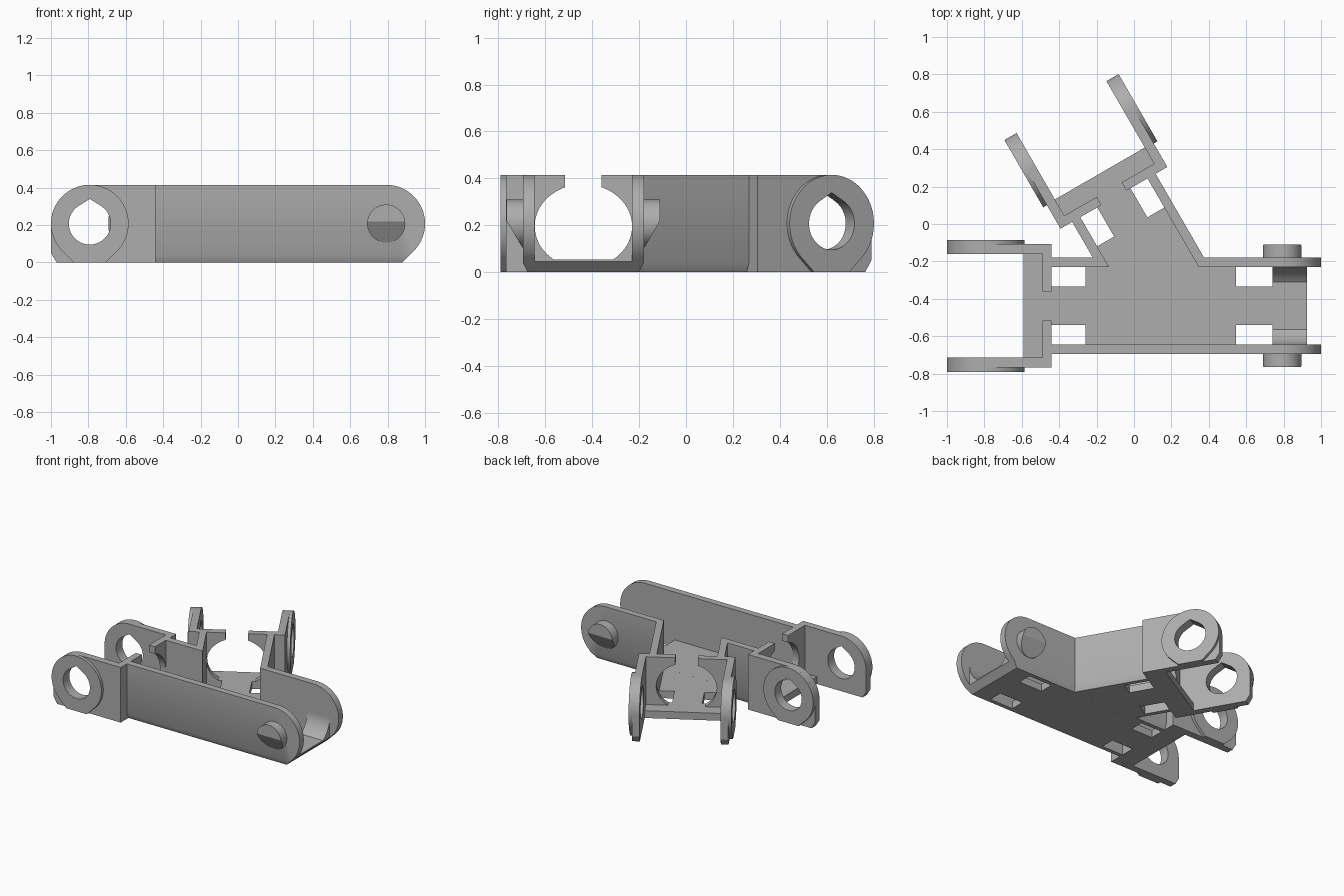
import bpy, bmesh
from math import sin, cos, radians, pi
from mathutils import Matrix, Vector

cube = bpy.data.objects.get("Cube")
if cube:
    bpy.data.objects.remove(cube, do_unlink=True)

grey = bpy.data.materials.new("plain_grey")
grey.use_nodes = True
COLOUR = (0.42, 0.42, 0.42, 1)
grey.diffuse_color = COLOUR
grey.node_tree.nodes["Principled BSDF"].inputs["Base Color"].default_value = COLOUR

H = 0.415            # overall height
R = H / 2            # hinge end radius, also hinge height
PIN_X = 1 - R        # hinge position along the link
FLOOR = 0.055
IN, OUT = 0.2075, 0.2575        # inner and outer side of the walls
EAR_IN, EAR_OUT, RING = 0.2775, 0.33, 0.3525
MAIN = Matrix.Translation((0, -0.4375, 0))
BRANCH = Matrix.Translation((0.1125, -0.241, 0)) @ Matrix.Rotation(radians(-60), 4, "Z")


def arc(cx, cz, rx, rz, a0, a1, n=32):
    return [(cx + rx * cos(radians(a0 + (a1 - a0) * i / n)),
             cz + rz * sin(radians(a0 + (a1 - a0) * i / n))) for i in range(n + 1)]


def prism(name, outline, axis, a, b, place=MAIN, hole=None, cuts=()):
    """Extrude a flat outline from a to b along an axis; trim by (point, normal) planes."""
    bm = bmesh.new()
    order = {"X": lambda p: (a, p[0], p[1]),
             "Y": lambda p: (p[0], a, p[1]),
             "Z": lambda p: (p[0], p[1], a)}[axis]
    edges = []
    for loop in (outline, hole or []):
        vs = [bm.verts.new(order(p)) for p in loop]
        edges += [bm.edges.new((vs[i - 1], vs[i])) for i in range(len(vs))]
    bmesh.ops.triangle_fill(bm, use_beauty=True, edges=edges)
    ext = bmesh.ops.extrude_face_region(bm, geom=bm.faces[:], use_keep_orig=True)
    step = Vector([(b - a) * (axis == k) for k in "XYZ"])
    bmesh.ops.translate(bm, vec=step, verts=[v for v in ext["geom"] if isinstance(v, bmesh.types.BMVert)])
    for point, normal in cuts:
        res = bmesh.ops.bisect_plane(bm, geom=bm.verts[:] + bm.edges[:] + bm.faces[:],
                                     plane_co=point, plane_no=normal, clear_outer=True)
        rim = [e for e in res["geom_cut"] if isinstance(e, bmesh.types.BMEdge)]
        bmesh.ops.holes_fill(bm, edges=rim, sides=0)
    bmesh.ops.recalc_face_normals(bm, faces=bm.faces[:])
    bm.transform(place)
    mesh = bpy.data.meshes.new(name)
    bm.to_mesh(mesh)
    bm.free()
    mesh.materials.append(grey)
    mesh.polygons.foreach_set("use_smooth", [True] * len(mesh.polygons))
    mesh.set_sharp_from_angle(angle=radians(30))
    obj = bpy.data.objects.new(name, mesh)
    bpy.context.collection.objects.link(obj)
    return obj


def rect(x0, x1, y0, y1):
    return [(x0, y0), (x1, y0), (x1, y1), (x0, y1)]


def wall_chamfer(s):
    return ((0, s * OUT, 0.04), (0, s * 2, -1))


def female_end(label, place):
    """Open end: ears with eyelets, a slotted cross plate and a floor tab."""
    eye = arc(-PIN_X, R, 0.112, 0.112, 122, 418) + [(-PIN_X, R + 0.132)]
    ear = arc(-PIN_X, R, R, R, 90, 180) + [(-1, 0.05), (-0.97, 0), (-0.44, 0), (-0.44, H)]
    toe = R * (2 ** 0.5 - 1)
    ring = arc(-PIN_X, R, R, R, -45, 225, 64) + [(-PIN_X - toe, 0), (-PIN_X + toe, 0)]
    for s, side in ((1, "back"), (-1, "front")):
        name = label + "_" + side
        prism(name + "_ear", ear, "Y", s * EAR_IN, s * EAR_OUT, place, eye)
        prism(name + "_eyelet", ring, "Y", s * EAR_OUT, s * RING, place, eye)
        # cross plate half with a rounded cable opening and a top lip
        curve = arc(0, 0.196, IN, 0.179, 68, -52)
        half = [(0.0775, H)] + curve + [(0.128, 0), (EAR_OUT, 0), (EAR_OUT, H)]
        prism(name + "_cross_plate", [(s * y, z) for y, z in half], "X", -0.49, -0.44, place)
    prism(label + "_end_floor", rect(-0.59, -0.44, -EAR_IN, EAR_IN), "Z", 0, FLOOR, place)
    prism(label + "_floor_tab", rect(-0.44, -0.26, -0.1025, 0.1025), "Z", 0, FLOOR, place)


female_end("main", MAIN)
female_end("branch", BRANCH)

# Floors
prism("main_floor", rect(-0.26, 0.545, -IN, IN), "Z", 0, FLOOR)
prism("main_pin_tab", rect(0.545, 0.74, -0.1025, 0.1025), "Z", 0, FLOOR)
prism("branch_floor", [(-0.26, -IN), (-0.133, -IN), (0.107, IN), (-0.26, IN)],
      "Z", 0, FLOOR, BRANCH)

# Hollowed floor block between the pins
block = [(-IN, 0), (IN, 0)] + arc(0, 0.196, IN, 0.179, 0, -52, 16) \
    + arc(0, 0.196, IN, 0.179, -128, -180, 16)
prism("pin_end_floor", block, "X", 0.74, 0.925,
      cuts=[((PIN_X + R * (2 ** 0.5 - 1), 0, 0), (1, 0, -1))])

# Main walls with rounded pin ends, and the pins
for s, side, start in ((-1, "front", -0.44), (1, "back", 0.346)):
    profile = [(start, 0), (PIN_X + R * (2 ** 0.5 - 1), 0)] \
        + arc(PIN_X, R, R, R, -45, 90) + [(start, H)]
    prism(side + "_wall", profile, "Y", s * IN, s * OUT, cuts=[wall_chamfer(s)])
    prism(side + "_pin", arc(PIN_X, R, 0.102, 0.102, 0, 352.5, 47), "Y", s * OUT, s * 0.3275,
          cuts=[((0, s * 0.3275, 0.22), (0, s * 0.12, -0.07))])
prism("back_left_wall", [(-0.44, IN), (-0.134, IN), (-0.163, OUT), (-0.44, OUT)],
      "Z", 0, H, cuts=[wall_chamfer(1)])

# Branch walls
for s, side, end in ((1, "right", 0.107), (-1, "left", -0.16)):
    prism("branch_" + side + "_wall", rect(-0.44, end, s * IN, s * OUT), "Z", 0, H,
          BRANCH, cuts=[wall_chamfer(s)])
